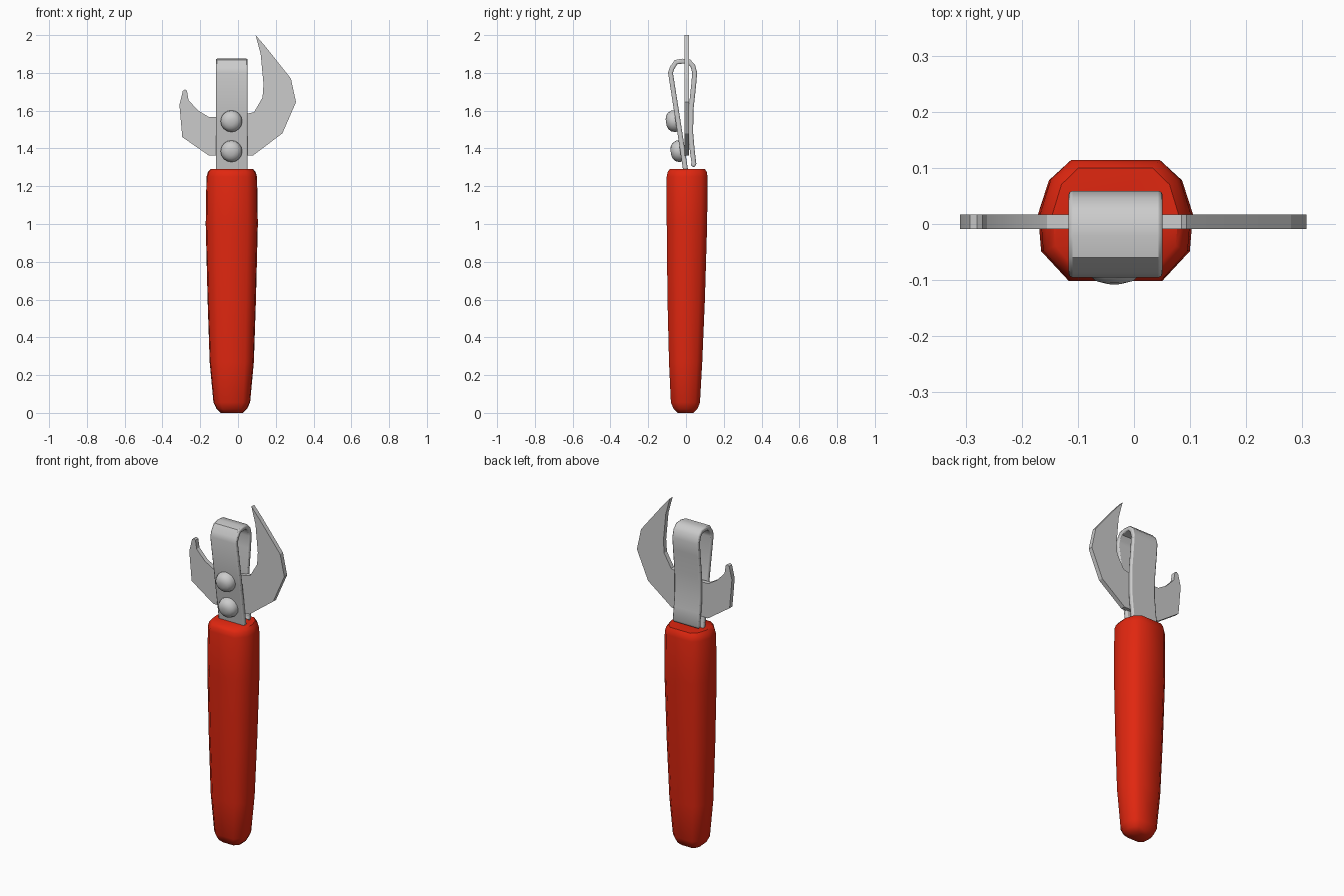
import bpy, bmesh, math
from mathutils import Vector, Matrix

if "Cube" in bpy.data.objects:
    bpy.data.objects.remove(bpy.data.objects["Cube"])


def make(name, bm, angle=40, bevel=0.0):
    bmesh.ops.recalc_face_normals(bm, faces=bm.faces)
    me = bpy.data.meshes.new(name)
    bm.to_mesh(me)
    bm.free()
    ob = bpy.data.objects.new(name, me)
    bpy.context.collection.objects.link(ob)
    bpy.ops.object.select_all(action='DESELECT')
    ob.select_set(True)
    bpy.context.view_layer.objects.active = ob
    bpy.ops.object.shade_smooth_by_angle(angle=math.radians(angle))
    if bevel:
        m = ob.modifiers.new("soft_edges", 'BEVEL')
        m.width, m.segments, m.limit_method = bevel, 2, 'ANGLE'
        m.angle_limit = math.radians(60)
    return ob


def loft(bm, rings):
    loops = [[bm.verts.new(p) for p in r] for r in rings]
    n = len(loops[0])
    for a, b in zip(loops, loops[1:]):
        for i in range(n):
            j = (i + 1) % n
            bm.faces.new((a[i], a[j], b[j], b[i]))
    bm.faces.new(loops[0])
    bm.faces.new(loops[-1])


CX = -0.033  # handle and strap axis

# Handle: ten-sided section lofted up a gentle taper (z, half width, y min, y max)
section = [(-0.59, 1), (0.59, 1), (0.86, 0.68), (1, 0.12), (0.96, -0.5),
           (0.6, -1), (-0.6, -1), (-0.96, -0.5), (-1, 0.12), (-0.86, 0.68)]
levels = [(0.005, 0.058, -0.045, 0.04), (0.02, 0.08, -0.065, 0.06),
          (0.055, 0.097, -0.08, 0.074), (0.27, 0.117, -0.09, 0.086),
          (0.6, 0.128, -0.098, 0.1), (1.0, 0.138, -0.102, 0.112),
          (1.25, 0.134, -0.102, 0.114), (1.275, 0.126, -0.097, 0.11),
          (1.292, 0.112, -0.085, 0.1)]
levels[0] = (0.0,) + levels[0][1:]
bm = bmesh.new()
loft(bm, [[(CX + u * hw, (y0 + y1) / 2 + v * (y1 - y0) / 2, z) for u, v in section]
          for z, hw, y0, y1 in levels])
handle = make("handle", bm, 50)
red = bpy.data.materials.new("red_grip")
red.diffuse_color = (0.75, 0.02, 0.005, 1)
red.use_nodes = True
red.node_tree.nodes["Principled BSDF"].inputs["Base Color"].default_value = red.diffuse_color
handle.data.materials.append(red)

# Blade plate: can piercing hook on the right, small bottle hook on the left
outline = [(0.093, 2.0), (0.145, 1.94), (0.28, 1.77), (0.307, 1.645), (0.235, 1.48),
           (0.08, 1.363), (-0.155, 1.363), (-0.295, 1.46), (-0.31, 1.63),
           (-0.292, 1.705), (-0.28, 1.712), (-0.27, 1.705), (-0.262, 1.655),
           (-0.21, 1.6), (-0.155, 1.567), (-0.1, 1.565), (0.03, 1.58),
           (0.085, 1.592), (0.13, 1.67), (0.135, 1.74), (0.12, 1.9)]
bm = bmesh.new()
loft(bm, [[(x, y, z) for x, z in outline] for y in (-0.009, 0.017)])
make("blade_plate", bm, 25)

# Folded strap: centre line in (y, z), thickened and given width
path = [Vector(p) for p in [
    (0.004, 1.24), (-0.003, 1.29), (-0.042, 1.545), (-0.082, 1.8), (-0.074, 1.825),
    (-0.053, 1.857), (-0.02, 1.862), (0.015, 1.86), (0.036, 1.838), (0.046, 1.8),
    (0.04, 1.73), (0.026, 1.6), (0.025, 1.48), (0.033, 1.39), (0.042, 1.32), (0.034, 1.305)]]
half = 0.013
left, right = [], []
for i, p in enumerate(path):
    a = (p - path[max(i - 1, 0)])
    b = (path[min(i + 1, len(path) - 1)] - p)
    t = (a.normalized() + b.normalized()).normalized()
    nrm = Vector((-t.y, t.x)) * half
    left.append(p + nrm)
    right.append(p - nrm)
bm = bmesh.new()
loft(bm, [[(x, l.x, l.y), (x, r.x, r.y), (x2, r.x, r.y), (x2, l.x, l.y)]
          for l, r in zip(left, right) for x, x2 in [(CX - 0.084, CX + 0.084)]])
make("folded_strap", bm, 45, 0.007)

# Two domed rivets square to the tilted front leg
dome = [(0.057, -0.02), (0.057, 0.018), (0.05, 0.035), (0.036, 0.048), (0.016, 0.054)]
for k, (y, z) in enumerate([(-0.052, 1.546), (-0.027, 1.387)]):
    bm = bmesh.new()
    loft(bm, [[(r * math.cos(i * math.tau / 16), r * math.sin(i * math.tau / 16), h)
               for i in range(16)] for r, h in dome])
    tilt = Matrix.Rotation(math.radians(90) + math.atan(0.155), 4, 'X')
    bmesh.ops.transform(bm, matrix=Matrix.Translation((CX - 0.002, y, z)) @ tilt, verts=bm.verts)
    make(f"rivet_{k + 1}", bm, 50)
